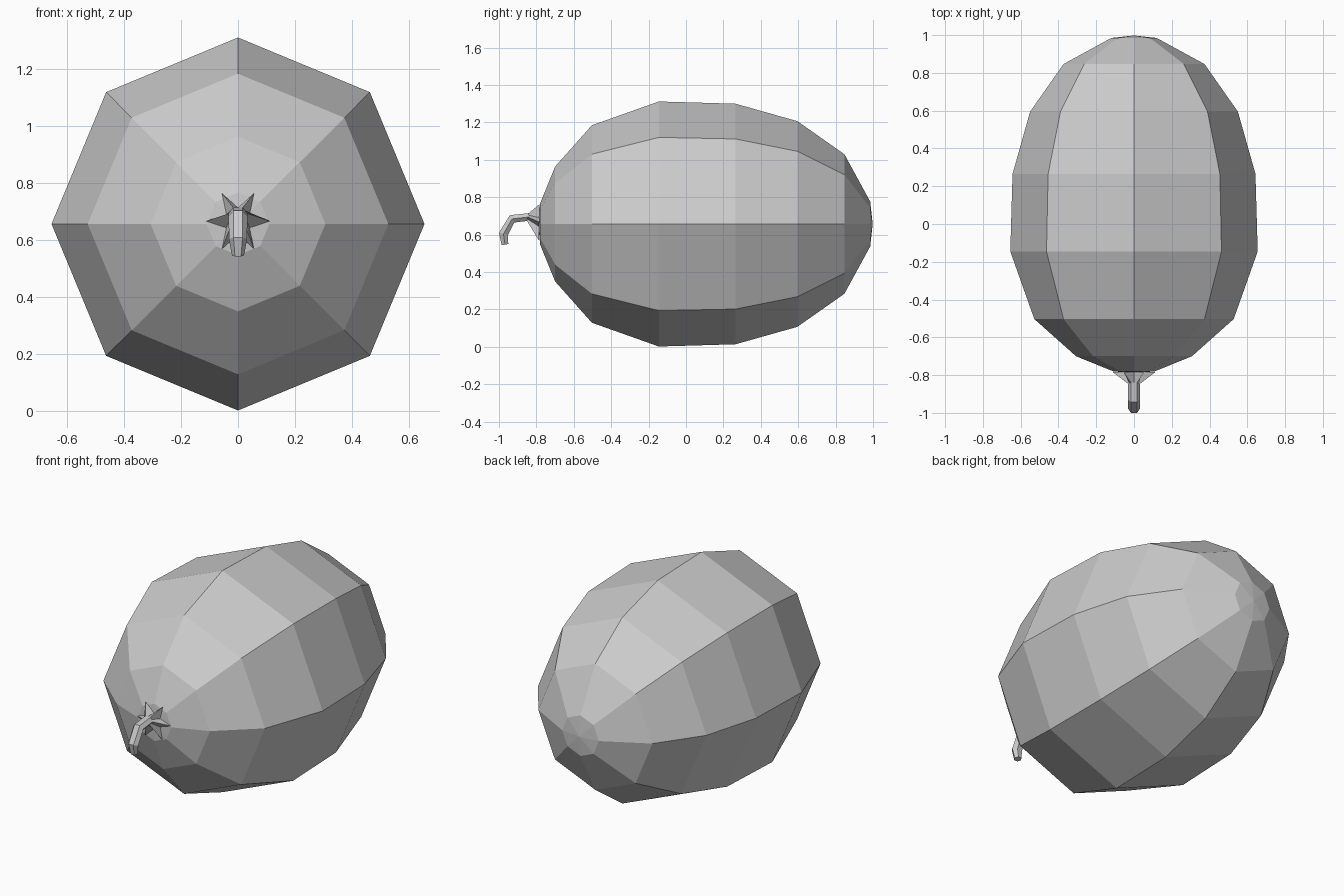
import bpy, bmesh
from math import sin, cos, pi
from mathutils import Vector

if "Cube" in bpy.data.objects:
    bpy.data.objects.remove(bpy.data.objects["Cube"])


def loft(name, rings, tip_start=None, tip_end=None):
    bm = bmesh.new()
    loops = [[bm.verts.new(p) for p in ring] for ring in rings]
    n = len(loops[0])
    for a, b in zip(loops, loops[1:]):
        for i in range(n):
            j = (i + 1) % n
            bm.faces.new((a[i], a[j], b[j], b[i]))
    for loop, tip in ((loops[0], tip_start), (loops[-1], tip_end)):
        if tip:
            t = bm.verts.new(tip)
            for i in range(n):
                bm.faces.new((loop[i], loop[(i + 1) % n], t))
        else:
            bm.faces.new(loop)
    bmesh.ops.recalc_face_normals(bm, faces=bm.faces)
    me = bpy.data.meshes.new(name)
    bm.to_mesh(me)
    bm.free()
    ob = bpy.data.objects.new(name, me)
    bpy.context.collection.objects.link(ob)
    return ob


# Melon body: eight-sided rings along y (y, radius)
CZ = 0.657
profile = [(-0.78, 0.11), (-0.70, 0.307), (-0.503, 0.528), (-0.145, 0.655),
           (0.265, 0.643), (0.595, 0.55), (0.847, 0.373), (0.985, 0.12)]
body = [[(r * cos(k * pi / 4), y, CZ + r * sin(k * pi / 4)) for k in range(8)]
        for y, r in profile]
loft("melon_body", body, (0, -0.79, CZ), (0, 0.998, CZ))


# Stem: hexagonal sections given by top and bottom (y, z), half width, valley depth
def section(top, bottom, rx, valley):
    t, b = Vector((0, *top)), Vector((0, *bottom))
    centre, up = (t + b) / 2, (t - b) / 2 / cos(pi / 6)
    pts = []
    for k in range(12):
        f = valley if k % 2 else 1
        a = k * pi / 6
        pts.append(centre + Vector((rx * f * cos(a), 0, 0)) + up * f * sin(a))
    return pts


HEX = cos(pi / 6)
loft("stem", [
    section((-0.782, 0.764), (-0.787, 0.57), 0.112, 0.42),   # star-shaped foot
    section((-0.84, 0.715), (-0.85, 0.673), 0.033, HEX),
    section((-0.942, 0.704), (-0.918, 0.665), 0.033, HEX),
    section((-1.0, 0.61), (-0.952, 0.598), 0.032, HEX),
    section((-0.985, 0.543), (-0.95, 0.55), 0.021, HEX),
])
